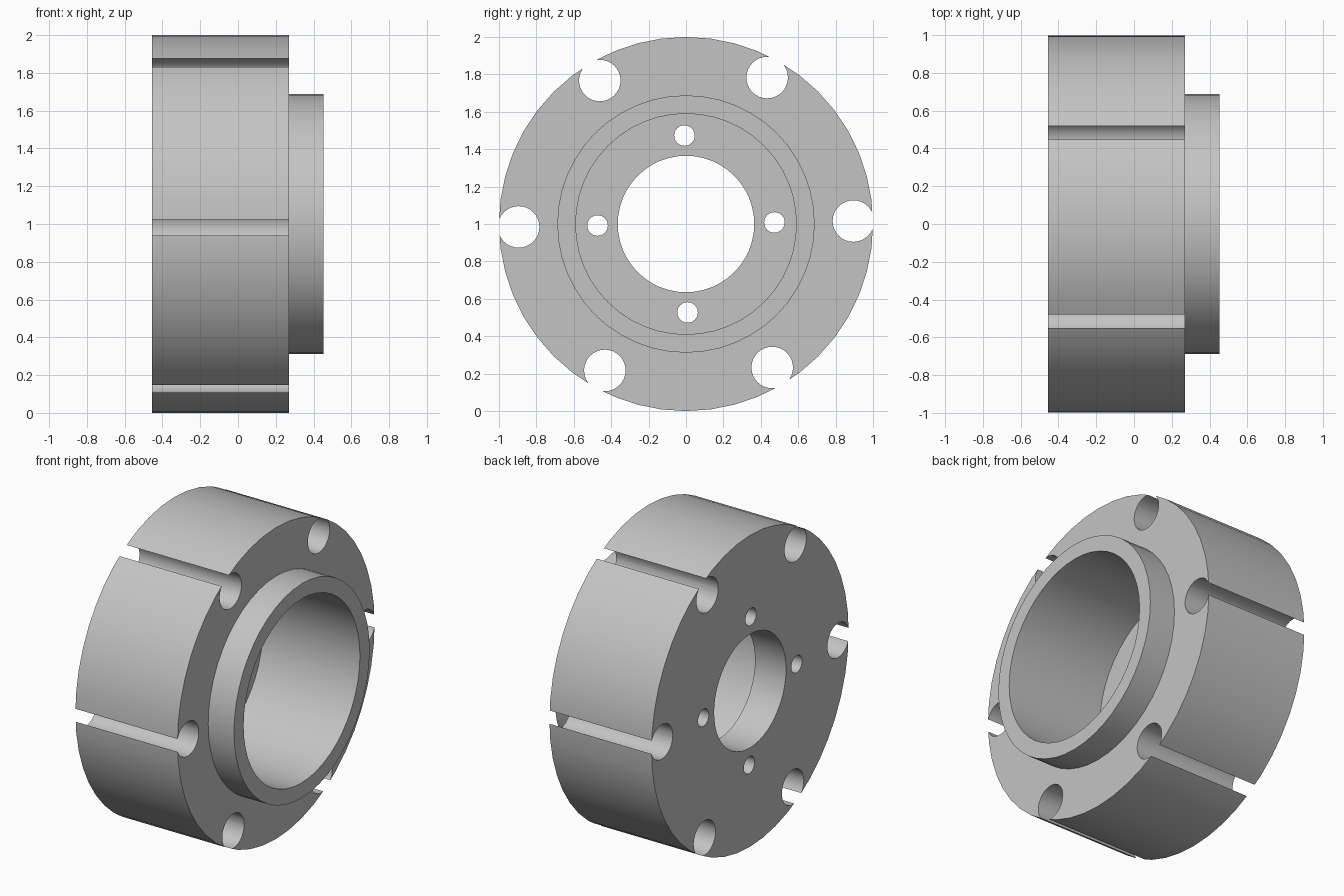
import bpy, bmesh
from math import cos, sin, pi, radians
from mathutils import Matrix, Vector

cube = bpy.data.objects.get("Cube")
if cube:
    bpy.data.objects.remove(cube, do_unlink=True)

CENTRE_Z = 1.0
BACK, SHOULDER, FRONT, FLOOR = -0.455, 0.27, 0.453, -0.235

# Single grey metal
metal = bpy.data.materials.new("grey_metal")
metal.use_nodes = True
GREY = (0.55, 0.55, 0.55, 1)
metal.diffuse_color = GREY
metal.node_tree.nodes["Principled BSDF"].inputs["Base Color"].default_value = GREY


def add_object(name, bm):
    bmesh.ops.recalc_face_normals(bm, faces=bm.faces)
    mesh = bpy.data.meshes.new(name)
    bm.to_mesh(mesh)
    bm.free()
    mesh.materials.append(metal)
    obj = bpy.data.objects.new(name, mesh)
    bpy.context.scene.collection.objects.link(obj)
    return obj


def lathe(name, profile, sides):
    """Turn a closed (x, radius) profile about the x axis."""
    bm = bmesh.new()
    rings = []
    for i in range(sides):
        a = 2 * pi * i / sides
        rings.append([bm.verts.new((x, r * cos(a), CENTRE_Z + r * sin(a)))
                      for x, r in profile])
    n = len(profile)
    for i in range(sides):
        a, b = rings[i], rings[(i + 1) % sides]
        for j in range(n):
            k = (j + 1) % n
            bm.faces.new((a[j], a[k], b[k], b[j]))
    return add_object(name, bm)


def drill_ring(bm, count, pitch_radius, hole_radius, turn, sides):
    """Cylinders along x, spaced evenly on a pitch circle."""
    for i in range(count):
        a = turn + 2 * pi * i / count
        place = Matrix.Translation(Vector((0, pitch_radius * cos(a),
                                           CENTRE_Z + pitch_radius * sin(a))))
        bmesh.ops.create_cone(bm, cap_ends=True, segments=sides,
                              radius1=hole_radius, radius2=hole_radius, depth=2,
                              matrix=place @ Matrix.Rotation(pi / 2, 4, 'Y'))


# Flanged hub: thick disc, raised collar, deep bore and smaller through hole
hub = lathe("flanged_hub", [
    (BACK, 0.365), (BACK, 1.0), (SHOULDER, 1.0), (SHOULDER, 0.688),
    (FRONT, 0.688), (FRONT, 0.59), (FLOOR, 0.59), (FLOOR, 0.365)], 48)

# Six rim holes that break through the edge, four small holes in the bore floor
drills = bmesh.new()
drill_ring(drills, 6, 0.895, 0.111, radians(1), 32)
drill_ring(drills, 4, 0.473, 0.055, radians(1), 24)
cutter = add_object("hole_cutter", drills)
cutter.hide_render = True

cut = hub.modifiers.new("holes", 'BOOLEAN')
cut.operation = 'DIFFERENCE'
cut.solver = 'EXACT'
cut.object = cutter

bpy.ops.object.select_all(action='DESELECT')
hub.select_set(True)
bpy.context.view_layer.objects.active = hub
bpy.ops.object.modifier_apply(modifier=cut.name)
bpy.data.objects.remove(cutter, do_unlink=True)
bpy.ops.object.shade_smooth_by_angle(angle=radians(30))
